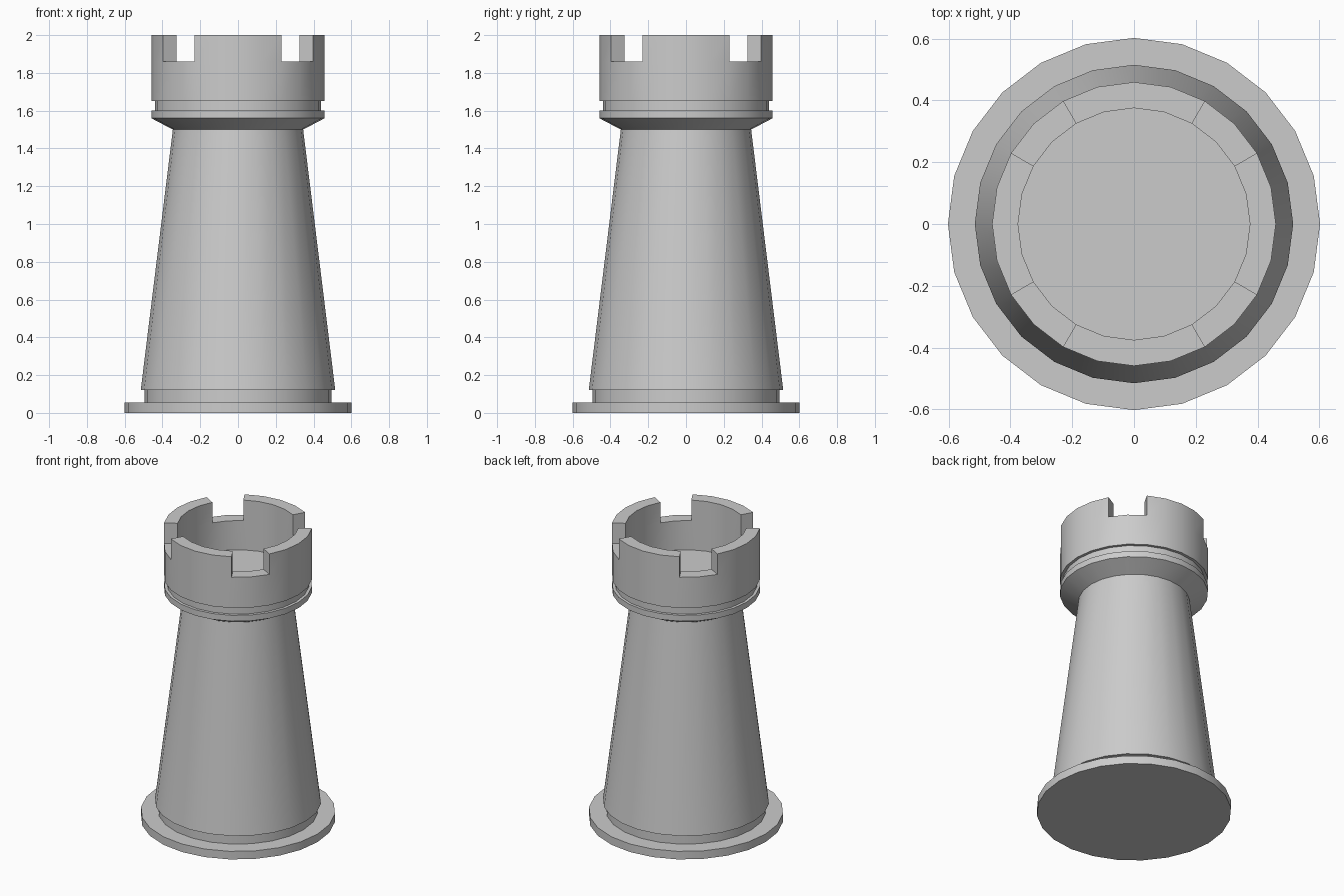
import bpy, bmesh
from math import cos, sin, pi, atan2, degrees, radians

if "Cube" in bpy.data.objects:
    bpy.data.objects.remove(bpy.data.objects["Cube"])

SIDES = 24


def lathe(bm, profile):
    """Revolve (radius, z) points around z; radius 0 closes to a flat cap."""
    rings = []
    for r, z in profile:
        if r == 0:
            rings.append(None)
        else:
            rings.append([bm.verts.new((r * cos(2 * pi * i / SIDES),
                                        r * sin(2 * pi * i / SIDES), z))
                          for i in range(SIDES)])
    for a, b in zip(rings, rings[1:]):
        if a is None:
            bm.faces.new(b[::-1])
        elif b is None:
            bm.faces.new(a)
        else:
            for i in range(SIDES):
                j = (i + 1) % SIDES
                bm.faces.new((a[i], a[j], b[j], b[i]))


def finish(bm, name):
    mesh = bpy.data.meshes.new(name)
    bm.to_mesh(mesh)
    bm.free()
    obj = bpy.data.objects.new(name, mesh)
    bpy.context.collection.objects.link(obj)
    bpy.ops.object.select_all(action='DESELECT')
    obj.select_set(True)
    bpy.context.view_layer.objects.active = obj
    bpy.ops.object.shade_smooth_by_angle(angle=radians(25))
    return obj


# foot: wide plate and recessed ring
bm = bmesh.new()
lathe(bm, [(0, 0), (0.602, 0), (0.602, 0.055), (0.495, 0.055), (0.495, 0.12)])
finish(bm, "foot")

# tapered tower body
bm = bmesh.new()
lathe(bm, [(0.495, 0.12), (0.515, 0.12), (0.345, 1.5)])
finish(bm, "tower_body")

# flared collar with groove above it
bm = bmesh.new()
lathe(bm, [(0.345, 1.5), (0.459, 1.56), (0.459, 1.6),
           (0.44, 1.6), (0.44, 1.65), (0.459, 1.65)])
finish(bm, "collar")

# crown: hollow ring with floor, raised into four battlements
bm = bmesh.new()
lathe(bm, [(0.459, 1.65), (0.459, 1.86), (0.375, 1.86), (0.375, 1.66), (0, 1.66)])
bm.normal_update()
raised = []
for f in bm.faces:
    c = f.calc_center_median()
    if f.normal.z > 0.9 and c.z > 1.8:
        a = degrees(atan2(c.y, c.x)) % 90
        if not 30 < a < 60:
            raised.append(f)
res = bmesh.ops.extrude_face_region(bm, geom=raised)
for f in raised:
    if f.is_valid:
        bm.faces.remove(f)
for v in res["geom"]:
    if isinstance(v, bmesh.types.BMVert):
        v.co.z = 2.0
# remove leftover inner edges beneath the battlements
bmesh.ops.delete(bm, geom=[e for e in bm.edges if not e.link_faces], context='EDGES')
bmesh.ops.recalc_face_normals(bm, faces=bm.faces)
finish(bm, "crown")
